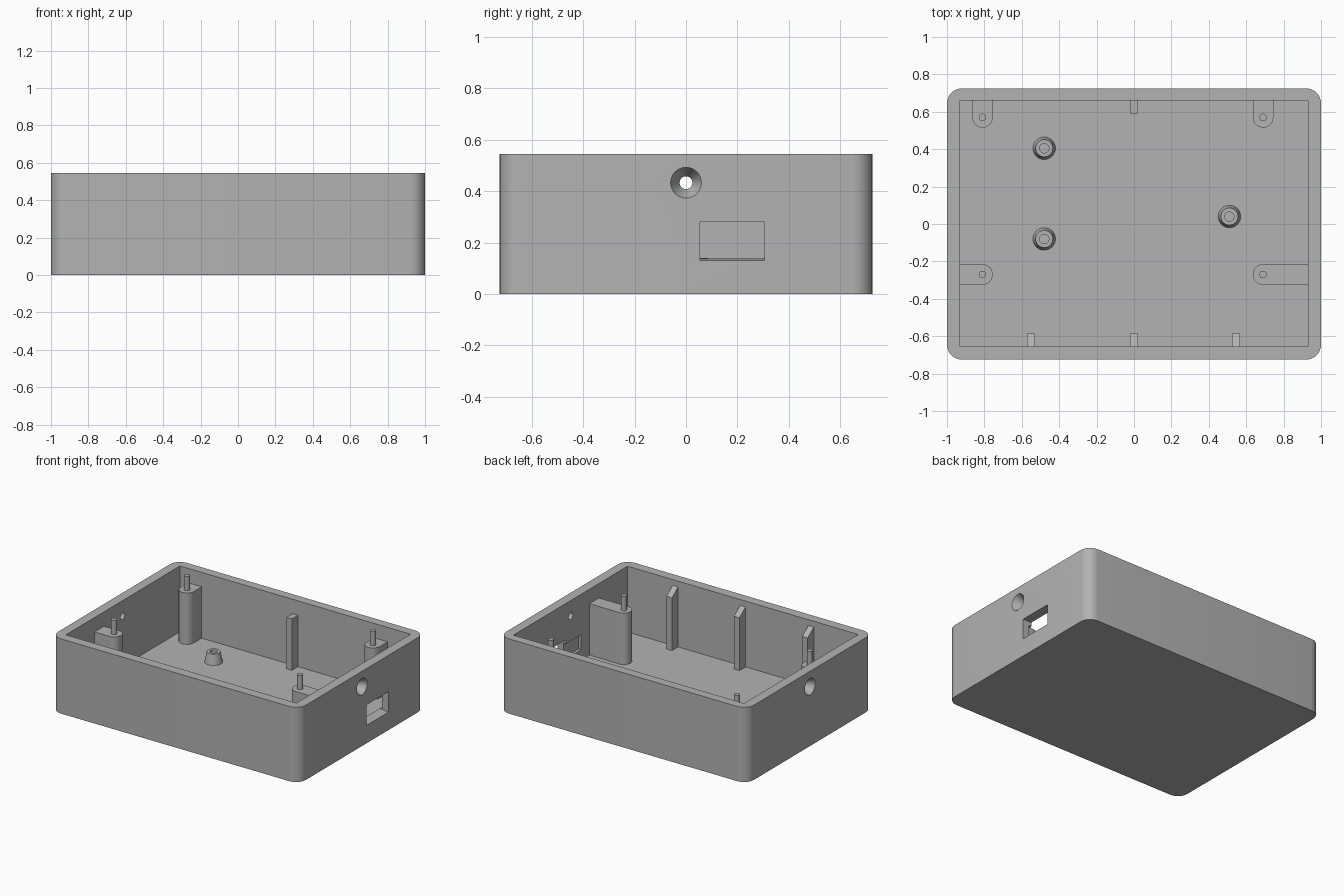
import bpy, bmesh, math
from mathutils import Matrix, Vector

cube = bpy.data.objects.get("Cube")
if cube:
    bpy.data.objects.remove(cube, do_unlink=True)

FLOOR, TOP, POST_TOP = 0.065, 0.545, 0.44
WALL_X, FRONT_Y, BACK_Y = 0.93, -0.655, 0.66

grey = bpy.data.materials.new("plain grey")
grey.use_nodes = True
grey.diffuse_color = (0.45, 0.45, 0.45, 1)
grey.node_tree.nodes["Principled BSDF"].inputs["Base Color"].default_value = (0.45, 0.45, 0.45, 1)


def finish(bm, name):
    bmesh.ops.recalc_face_normals(bm, faces=bm.faces)
    mesh = bpy.data.meshes.new(name)
    bm.to_mesh(mesh)
    bm.free()
    mesh.materials.append(grey)
    obj = bpy.data.objects.new(name, mesh)
    bpy.context.collection.objects.link(obj)
    return obj


def smooth(obj):
    bpy.ops.object.select_all(action='DESELECT')
    obj.select_set(True)
    bpy.context.view_layer.objects.active = obj
    bpy.ops.object.shade_smooth_by_angle(angle=math.radians(35))


def prism(name, points, offset):
    """Extrude a closed 3D outline along an offset."""
    bm = bmesh.new()
    face = bm.faces.new([bm.verts.new(p) for p in points])
    new = bmesh.ops.extrude_face_region(bm, geom=[face])["geom"]
    # the starting face stays as the other cap
    bmesh.ops.translate(bm, vec=offset, verts=[v for v in new if isinstance(v, bmesh.types.BMVert)])
    return finish(bm, name)


def box(name, x0, x1, y0, y1, z0, z1):
    return prism(name, [(x0, y0, z0), (x1, y0, z0), (x1, y1, z0), (x0, y1, z0)], (0, 0, z1 - z0))


def cone(name, start, end, r0, r1, sides=32):
    start, end = Vector(start), Vector(end)
    bm = bmesh.new()
    turn = (end - start).to_track_quat('Z', 'Y').to_matrix().to_4x4()
    bmesh.ops.create_cone(bm, cap_ends=True, segments=sides, radius1=r0, radius2=r1,
                          depth=(end - start).length,
                          matrix=Matrix.Translation((start + end) / 2) @ turn)
    return finish(bm, name)


def cut(target, cutter):
    cutter.hide_render = True
    bpy.context.view_layer.objects.active = target
    mod = target.modifiers.new("cut", 'BOOLEAN')
    mod.operation, mod.solver, mod.object = 'DIFFERENCE', 'EXACT', cutter
    bpy.ops.object.modifier_apply(modifier=mod.name)
    bpy.data.objects.remove(cutter, do_unlink=True)


# Outer shell: rounded rectangle, hollowed out
R = 0.08
outline = []
for sx, sy, start in ((1, 1, 0), (-1, 1, 90), (-1, -1, 180), (1, -1, 270)):
    for i in range(9):
        a = math.radians(start + i * 90 / 8)
        outline.append((sx * (1 - R) + R * math.cos(a), sy * (0.725 - R) + R * math.sin(a), 0))
shell = prism("case_shell", outline, (0, 0, TOP))
cut(shell, box("cavity", -WALL_X, WALL_X, FRONT_Y, BACK_Y, FLOOR, 0.7))

# Countersunk screw holes in both end walls
for s in (-1, 1):
    cut(shell, cone("screw_hole", (s * 1.02, 0, 0.433), (s * 0.91, 0, 0.433), 0.07, 0.015))

# Connector window with a sloping sill, and its shallow inner pocket
sill = [(1.05, 0.055, 0.125), (1.05, 0.055, 0.28), (0.88, 0.055, 0.28), (0.88, 0.055, 0.145)]
cut(shell, prism("window", sill, (0, 0.25, 0)))
cut(shell, box("pocket", 0.88, 0.95, -0.12, 0.48, 0.14, 0.25))
smooth(shell)


# Lid posts: round-nosed blocks joined to a wall, each with a locating peg
def lid_post(name, x, y, direction, length):
    r, pts = 0.055, []
    dx, dy = direction
    for i in range(17):
        a = math.radians(-90 + i * 180 / 16)
        u, v = -r * math.cos(a), r * math.sin(a)
        pts.append((x + u * dx - v * dy, y + u * dy + v * dx, FLOOR - 0.01))
    for v in (r, -r):
        pts.append((x + length * dx - v * dy, y + length * dy + v * dx, FLOOR - 0.01))
    smooth(prism(name, pts, (0, 0, POST_TOP - FLOOR + 0.01)))
    smooth(cone(name + "_peg", (x, y, POST_TOP - 0.01), (x, y, TOP), 0.02, 0.02, 24))


lid_post("back_left_post", 0.69, 0.57, (0, 1), 0.1)
lid_post("back_right_post", -0.81, 0.57, (0, 1), 0.1)
lid_post("front_left_post", 0.69, -0.27, (1, 0), 0.25)
lid_post("front_right_post", -0.81, -0.27, (-1, 0), 0.13)

# Tapered board standoffs with a bored centre
for i, (x, y) in enumerate(((-0.48, 0.405), (-0.48, -0.08), (0.51, 0.04))):
    standoff = cone(f"standoff_{i + 1}", (x, y, FLOOR - 0.01), (x, y, 0.14), 0.062, 0.046)
    cut(standoff, cone("bore", (x, y, FLOOR), (x, y, 0.2), 0.025, 0.025, 24))
    smooth(standoff)

# Wall ribs: sloped tops on the front wall, a flat one at the back
for i, x in enumerate((-0.55, 0, 0.545)):
    side = [(x - 0.022, FRONT_Y - 0.01, FLOOR - 0.01), (x - 0.022, -0.585, FLOOR - 0.01),
            (x - 0.022, -0.585, 0.45), (x - 0.022, FRONT_Y - 0.01, 0.51)]
    prism(f"front_rib_{i + 1}", side, (0.044, 0, 0))
box("back_rib", -0.022, 0.022, 0.59, BACK_Y + 0.01, FLOOR - 0.01, POST_TOP)
